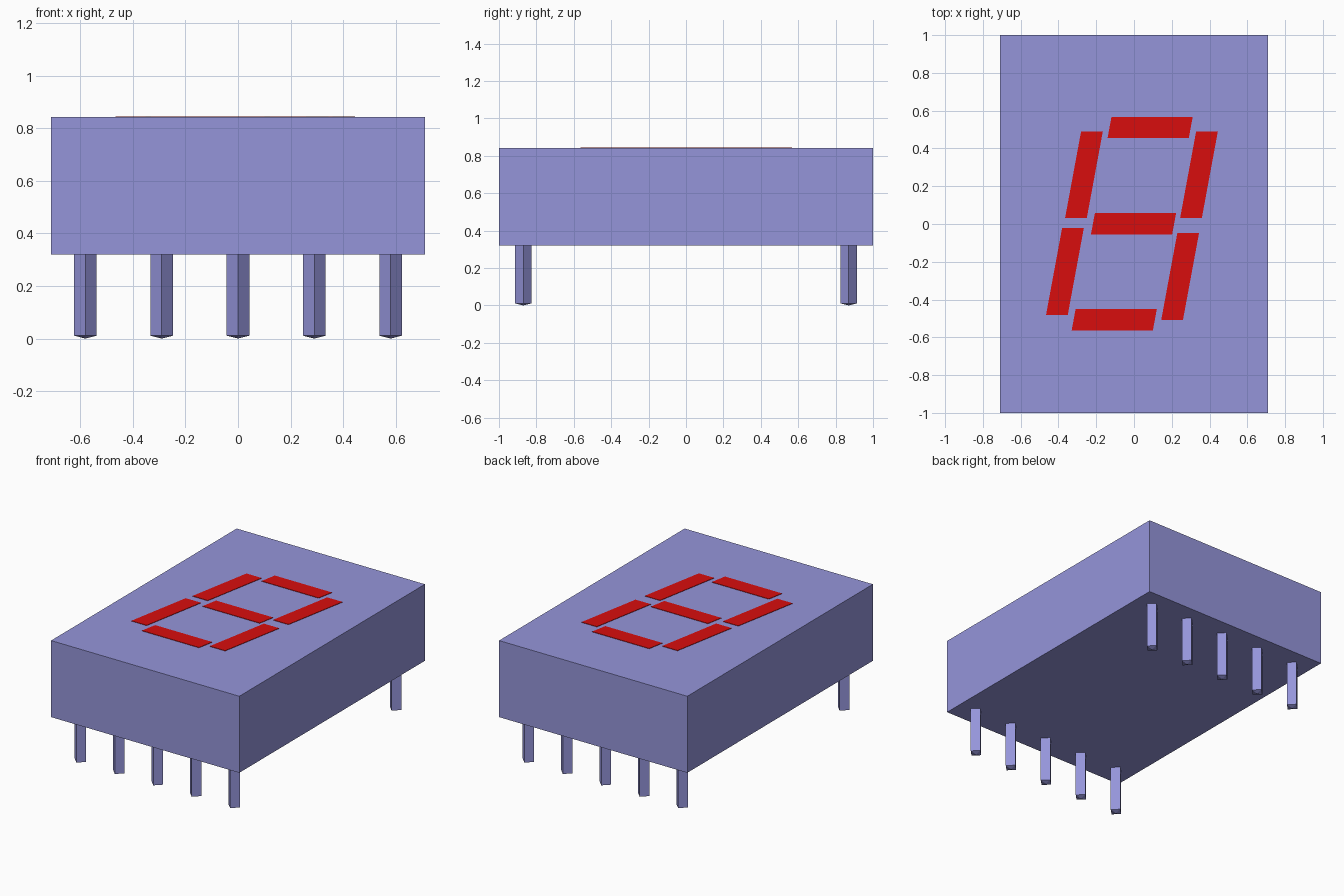
import bpy
import bmesh
from math import cos, sin, pi

cube = bpy.data.objects.get("Cube")
if cube:
    bpy.data.objects.remove(cube, do_unlink=True)

BODY_BOTTOM, BODY_TOP = 0.32, 0.842
SLANT = 0.185  # sideways lean of the digit per unit of height


def make_material(name, color):
    mat = bpy.data.materials.new(name)
    mat.use_nodes = True
    mat.diffuse_color = color
    mat.node_tree.nodes["Principled BSDF"].inputs["Base Color"].default_value = color
    return mat


def make_prism(name, outline, z0, z1, mat, tip_z=None):
    """Extrude an outline; optionally close the bottom with a shallow point."""
    bm = bmesh.new()
    low = [bm.verts.new((x, y, z0)) for x, y in outline]
    high = [bm.verts.new((x, y, z1)) for x, y in outline]
    n = len(outline)
    for i in range(n):
        j = (i + 1) % n
        bm.faces.new((low[i], low[j], high[j], high[i]))
    bm.faces.new(high)
    if tip_z is None:
        bm.faces.new(low[::-1])
    else:
        cx = sum(p[0] for p in outline) / n
        cy = sum(p[1] for p in outline) / n
        tip = bm.verts.new((cx, cy, tip_z))
        for i in range(n):
            bm.faces.new((low[(i + 1) % n], low[i], tip))
    bmesh.ops.recalc_face_normals(bm, faces=bm.faces)
    mesh = bpy.data.meshes.new(name)
    bm.to_mesh(mesh)
    bm.free()
    mesh.materials.append(mat)
    obj = bpy.data.objects.new(name, mesh)
    bpy.context.scene.collection.objects.link(obj)
    return obj


lavender = make_material("lavender_plastic", (0.30, 0.30, 0.70, 1))
red = make_material("red_segment", (0.69, 0.004, 0.004, 1))

# Housing block
make_prism("housing", [(-0.71, -1), (0.71, -1), (0.71, 1), (-0.71, 1)],
           BODY_BOTTOM, BODY_TOP, lavender)

# Two rows of diamond-section pins with shallow points
for row, y in (("front", -0.87), ("back", 0.87)):
    for i in range(5):
        x = (i - 2) * 0.29
        diamond = [(x + 0.043 * cos(k * pi / 2), y + 0.043 * sin(k * pi / 2))
                   for k in range(4)]
        make_prism(f"{row}_pin_{i + 1}", diamond, 0.011, BODY_BOTTOM, lavender, tip_z=0)

# Slanted digit bars: lower-left corner, width, height
bars = {
    "top": (-0.14, 0.455, 0.43, 0.112),
    "middle": (-0.228, -0.055, 0.43, 0.114),
    "bottom": (-0.33, -0.563, 0.43, 0.112),
    "upper_left": (-0.365, 0.031, 0.115, 0.46),
    "lower_left": (-0.466, -0.483, 0.115, 0.463),
    "upper_right": (0.244, 0.031, 0.115, 0.46),
    "lower_right": (0.144, -0.509, 0.115, 0.461),
}
for name, (x, y, w, h) in bars.items():
    lean = SLANT * h
    make_prism(f"{name}_segment",
               [(x, y), (x + w, y), (x + w + lean, y + h), (x + lean, y + h)],
               BODY_TOP - 0.003, BODY_TOP + 0.003, red)
